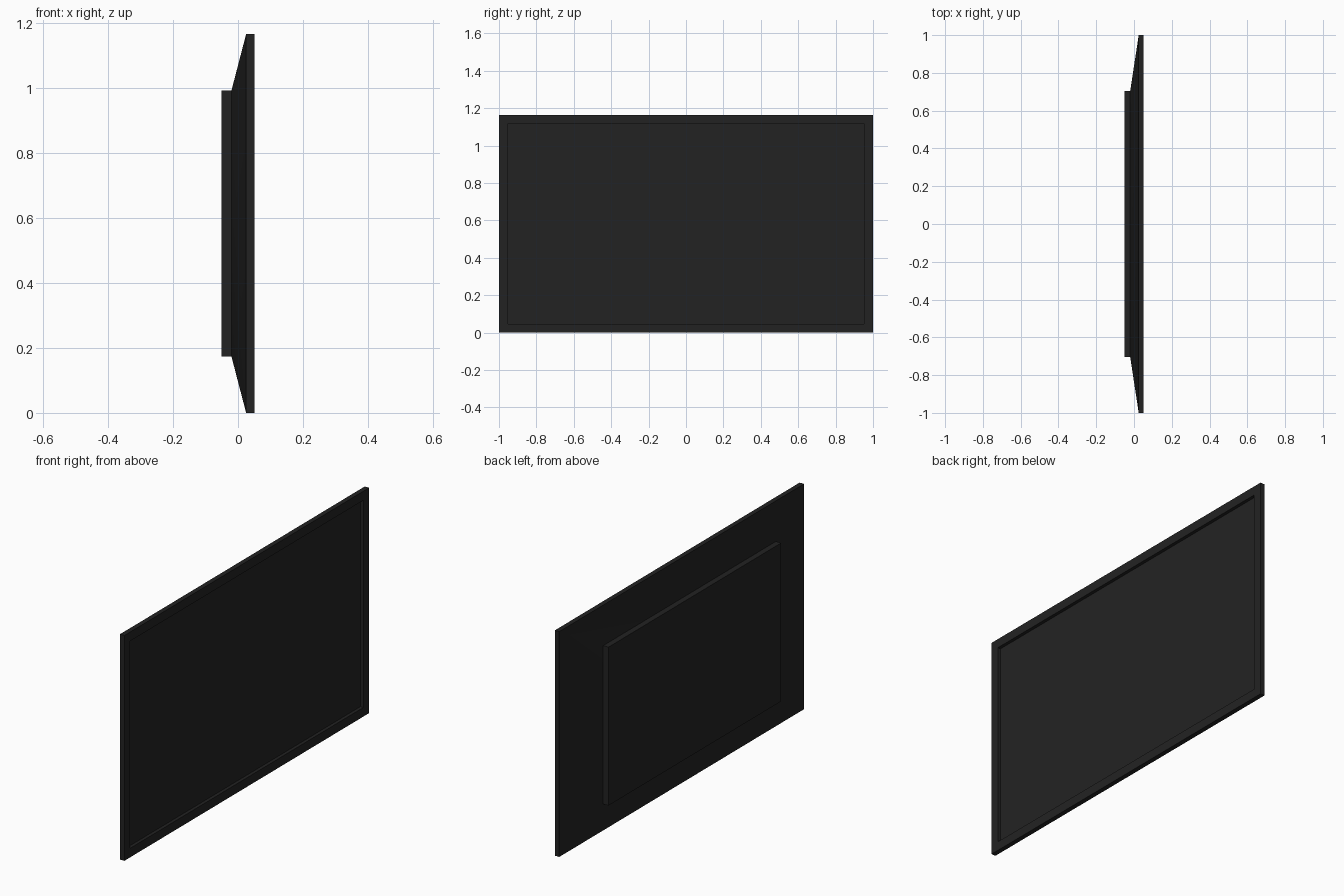
import bpy, bmesh, math

if "Cube" in bpy.data.objects:
    bpy.data.objects.remove(bpy.data.objects["Cube"])

ZC = 0.5825  # mid height of the panel


def material(name, v):
    m = bpy.data.materials.new(name)
    m.diffuse_color = (v, v, v, 1)
    m.use_nodes = True
    m.node_tree.nodes["Principled BSDF"].inputs["Base Color"].default_value = m.diffuse_color
    return m


plastic = material("black plastic", 0.0165)
glass = material("dark screen", 0.0165)


def shell(name, rings, mat, cap_start=False, cap_end=False):
    """Skin rectangular rings (x, half width, z low, z high) from back to front."""
    bm = bmesh.new()
    loops = []
    for x, hy, z0, z1 in rings:
        loops.append([bm.verts.new((x, y, z)) for y, z in
                      ((-hy, z0), (hy, z0), (hy, z1), (-hy, z1))])
    for a, b in zip(loops, loops[1:]):
        for i in range(4):
            j = (i + 1) % 4
            bm.faces.new((a[i], a[j], b[j], b[i]))
    if cap_start:
        bm.faces.new(loops[0][::-1])
    if cap_end:
        bm.faces.new(loops[-1])
    me = bpy.data.meshes.new(name)
    bm.to_mesh(me)
    bm.free()
    me.materials.append(mat)
    ob = bpy.data.objects.new(name, me)
    bpy.context.collection.objects.link(ob)
    bpy.ops.object.select_all(action='DESELECT')
    ob.select_set(True)
    bpy.context.view_layer.objects.active = ob
    bpy.ops.object.shade_smooth_by_angle(angle=math.radians(30))
    return ob


H = 2 * ZC
RIM = 0.047
INNER = (1 - RIM, RIM, H - RIM)

# housing: raised back box, sloped back, rim, bezel and recess wall
shell("housing", [
    (-0.05, 0.705, 0.173, 0.992),
    (-0.02, 0.705, 0.173, 0.992),
    (0.025, 1.0, 0.0, H),
    (0.05, 1.0, 0.0, H),
    (0.05, *INNER),
    (0.033, *INNER),
], plastic, cap_start=True)

# recessed display
shell("screen", [(0.030, *INNER), (0.033, *INNER)], glass, True, True)
